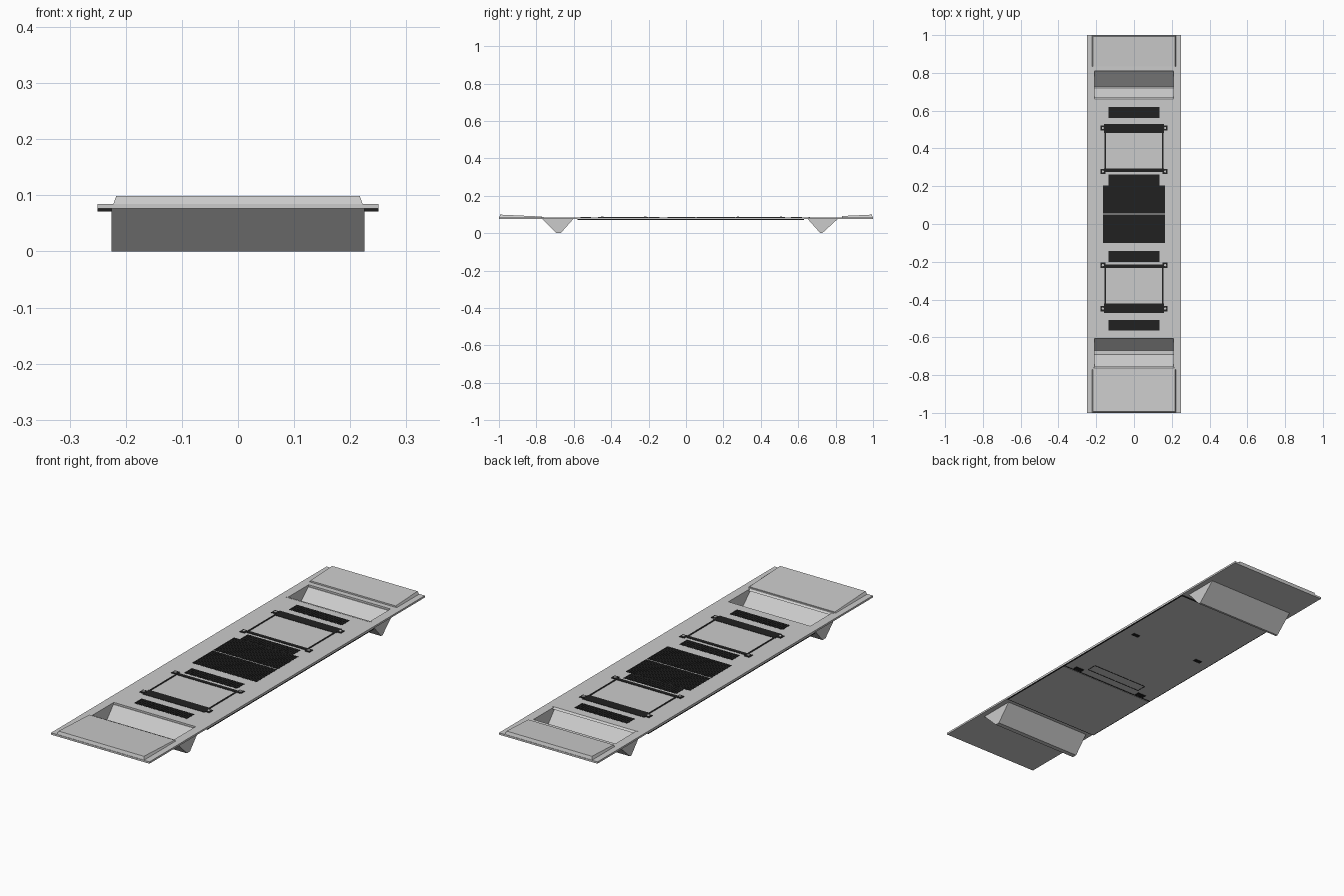
import bpy, bmesh

if "Cube" in bpy.data.objects:
    bpy.data.objects.remove(bpy.data.objects["Cube"])

black = bpy.data.materials.new("black_plastic")
black.diffuse_color = (0.015, 0.015, 0.015, 1)
black.use_nodes = True
black.node_tree.nodes["Principled BSDF"].inputs["Base Color"].default_value = black.diffuse_color


def finish(name, bm, mat=None):
    bmesh.ops.recalc_face_normals(bm, faces=bm.faces)
    mesh = bpy.data.meshes.new(name)
    bm.to_mesh(mesh)
    bm.free()
    ob = bpy.data.objects.new(name, mesh)
    bpy.context.collection.objects.link(ob)
    if mat:
        mesh.materials.append(mat)
    return ob


def add_box(bm, x0, x1, y0, y1, z0, z1):
    vs = bmesh.ops.create_cube(bm, size=1)["verts"]
    for v in vs:
        v.co.x = x1 if v.co.x > 0 else x0
        v.co.y = y1 if v.co.y > 0 else y0
        v.co.z = z1 if v.co.z > 0 else z0


def boxes(name, items, mat=None):
    bm = bmesh.new()
    for b in items:
        add_box(bm, *b)
    return finish(name, bm, mat)


def add_prism(bm, pts, x0, x1):
    # extrude a (y, z) outline along x
    f = bm.faces.new([bm.verts.new((x0, y, z)) for y, z in pts])
    r = bmesh.ops.extrude_face_region(bm, geom=[f])
    for v in r["geom"]:
        if isinstance(v, bmesh.types.BMVert):
            v.co.x = x1


TOP, MID, LOW = 0.085, 0.0765, 0.0715

# deck plate with two trough openings
xs = [-0.25, -0.208, 0.208, 0.25]
ys = [-1, -0.765, -0.605, 0.655, 0.81, 1]
bm = bmesh.new()
grid = [[bm.verts.new((x, y, MID)) for x in xs] for y in ys]
faces = []
for j in range(5):
    for i in range(3):
        if i == 1 and j in (1, 3):
            continue
        faces.append(bm.faces.new((grid[j][i], grid[j][i + 1], grid[j + 1][i + 1], grid[j + 1][i])))
r = bmesh.ops.extrude_face_region(bm, geom=faces)
bmesh.ops.translate(bm, vec=(0, 0, TOP - MID),
                    verts=[v for v in r["geom"] if isinstance(v, bmesh.types.BMVert)])
finish("deck", bm)

# V-shaped troughs: y of front rim, bottom edges, back rim
for name, a, b, c, d in (("front_trough", -0.77, -0.692, -0.67, -0.602),
                         ("back_trough", 0.65, 0.718, 0.728, 0.812)):
    bm = bmesh.new()
    t = 0.005
    outer = [(a, MID), (b, 0), (c, 0), (d, MID)]
    inner = [(d - t, MID), (c - 0.001, t), (b + 0.001, t), (a + t, MID)]
    add_prism(bm, outer + inner, -0.225, 0.225)
    for s in (-1, 1):
        add_prism(bm, outer, s * 0.208, s * 0.225)
    finish(name, bm)

# bevelled lips on the front rim of each trough
for name, y in (("front_trough_lip", -0.768), ("back_trough_lip", 0.655)):
    bm = bmesh.new()
    add_prism(bm, [(y, TOP - 0.004), (y, TOP + 0.001), (y + 0.006, TOP + 0.001), (y + 0.016, TOP - 0.006)],
              -0.215, 0.215)
    finish(name, bm)

# raised wedge panels at both ends
for name, y_out, y_in in (("front_end_panel", -0.998, -0.77), ("back_end_panel", 0.998, 0.835)):
    bm = bmesh.new()
    add_box(bm, -0.222, 0.222, min(y_out, y_in), max(y_out, y_in), TOP, 0.099)
    for v in bm.verts:
        if v.co.z > 0.09:
            v.co.x *= 0.217 / 0.222
            outside = abs(v.co.y - y_out) < 0.01
            v.co.z = 0.099 if outside else 0.099 - 0.045 * abs(y_out - y_in)
            if outside:
                v.co.y *= 0.995
    finish(name, bm)

# underside covers with dark edging
boxes("front_bottom_cover", [(-0.246, 0.246, -0.577, -0.192, LOW, MID)])
boxes("back_bottom_cover", [(-0.246, 0.246, -0.184, 0.626, LOW, MID)])
edging = [(s * 0.248 - 0.002, s * 0.248 + 0.002, -0.58, 0.63, LOW, MID) for s in (-1, 1)]
edging += [(-0.246, 0.246, y - 0.0015, y + 0.0015, LOW, MID) for y in (-0.5785, -0.188, 0.6275)]
boxes("cover_edging", edging, black)

# underside latches, hinges and hatch outline
boxes("cover_latches", [(x - 0.018, x + 0.018, 0.218, 0.236, LOW - 0.002, LOW) for x in (-0.18, 0.18)], black)
boxes("cover_hinges", [(x - 0.022, x + 0.022, -0.18, -0.158, LOW - 0.002, LOW) for x in (-0.18, 0.18)], black)
hatch = [(-0.145, 0.145, y - 0.0015, y + 0.0015, LOW - 0.001, LOW) for y in (-0.145, -0.098)]
hatch += [(x - 0.0015, x + 0.0015, -0.145, -0.098, LOW - 0.001, LOW) for x in (-0.145, 0.145)]
boxes("hatch_outline", hatch, black)


# slatted grilles, flush with the deck
def grille(name, hw, y0, y1, n):
    step = 2 * hw / n
    items = [(-hw, hw, y0, y1, TOP - 0.002, TOP + 0.0005)]
    for i in range(n):
        x = -hw + (i + 0.5) * step
        items.append((x - step * 0.25, x + step * 0.25, y0 + 0.004, y1 - 0.004, TOP, TOP + 0.0015))
    boxes(name, items, black)


for k, (y0, y1) in enumerate(((-0.563, -0.508), (-0.2, -0.143), (0.205, 0.263), (0.562, 0.62))):
    grille("vent_grille_%d" % (k + 1), 0.135, y0, y1, 24)
grille("front_center_grille", 0.164, -0.1, 0.05, 32)
grille("back_center_grille", 0.164, 0.055, 0.205, 32)

# rectangular mounting frames with bolted corner tabs
for name, y_wide, y_thin, s in (("front", -0.47, -0.215, 1), ("back", 0.53, 0.275, -1)):
    z0, z1 = TOP - 0.002, TOP + 0.0015
    wide = sorted((y_wide, y_wide + s * 0.048))
    thin = sorted((y_thin, y_thin - s * 0.018))
    yb = (y_wide + s * 0.022, y_thin - s * 0.003)
    items = [(-0.158, 0.158, *wide, z0, z1), (-0.158, 0.158, *thin, z0, z1)]
    for m in (-1, 1):
        x = m * 0.152
        items.append((x - 0.004, x + 0.004, min(wide[1], thin[1]), max(wide[0], thin[0]), z0, z1))
        for y in yb:
            items.append((m * 0.165 - 0.013, m * 0.165 + 0.013, y - 0.014, y + 0.014, z0, z1 + 0.0005))
    boxes(name + "_mounting_frame", items, black)
    bm = bmesh.new()
    for m in (-1, 1):
        for y in yb:
            c = bmesh.ops.create_cone(bm, cap_ends=True, segments=12, radius1=0.006, radius2=0.006, depth=0.002)
            bmesh.ops.translate(bm, vec=(m * 0.165, y, z1 + 0.001), verts=c["verts"])
    finish(name + "_frame_bolts", bm)
